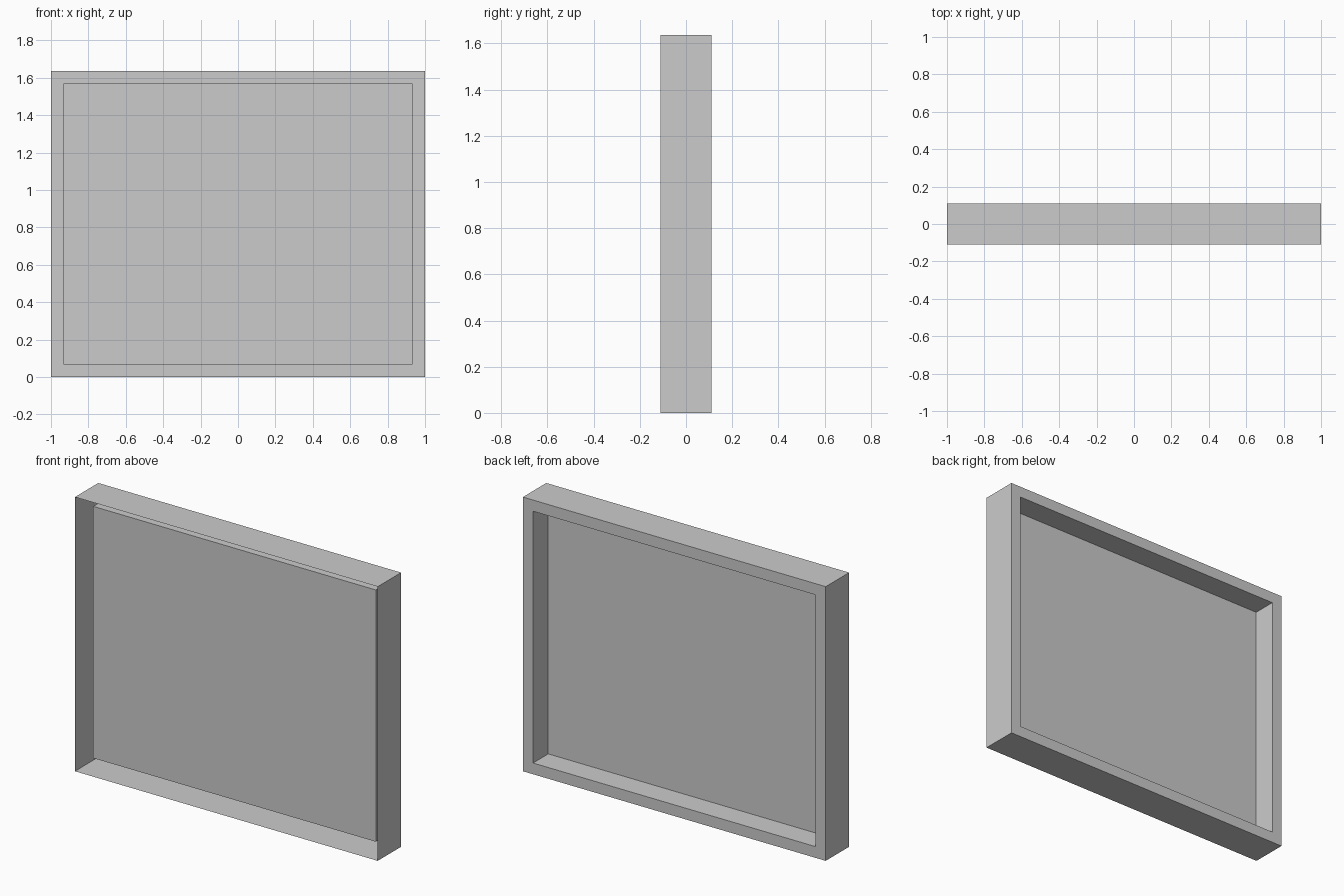
import bpy
import bmesh

if "Cube" in bpy.data.objects:
    bpy.data.objects.remove(bpy.data.objects["Cube"])

HALF_W, HEIGHT, HALF_D = 1.0, 1.637, 0.11
BORDER, PANEL_Y = 0.067, -0.033


def add_loop(bm, inset, y):
    """Rectangle of four verts at depth y, inset from the outer outline."""
    x, z0, z1 = HALF_W - inset, inset, HEIGHT - inset
    return [bm.verts.new((px, y, pz))
            for px, pz in ((-x, z0), (x, z0), (x, z1), (-x, z1))]


def finish(bm, name):
    mesh = bpy.data.meshes.new(name)
    bm.to_mesh(mesh)
    bm.free()
    obj = bpy.data.objects.new(name, mesh)
    bpy.context.collection.objects.link(obj)
    return obj


# Frame shell, open at the front: outer walls, rear rim, recess walls
bm = bmesh.new()
loops = [add_loop(bm, inset, y) for inset, y in
         ((0, -HALF_D), (0, HALF_D), (BORDER, HALF_D), (BORDER, PANEL_Y))]
for a, b in zip(loops, loops[1:]):
    for i in range(4):
        j = (i + 1) % 4
        bm.faces.new((a[i], a[j], b[j], b[i]))
bm.normal_update()
# Make the bottom outer wall point down, and everything else with it
if bm.faces[:][0].normal.z > 0:
    bmesh.ops.reverse_faces(bm, faces=bm.faces[:])
finish(bm, "frame_shell")

# Thin panel closing the recess, facing the rear like the shell's inner side
bm = bmesh.new()
bm.faces.new(reversed(add_loop(bm, BORDER, PANEL_Y)))
finish(bm, "panel")
